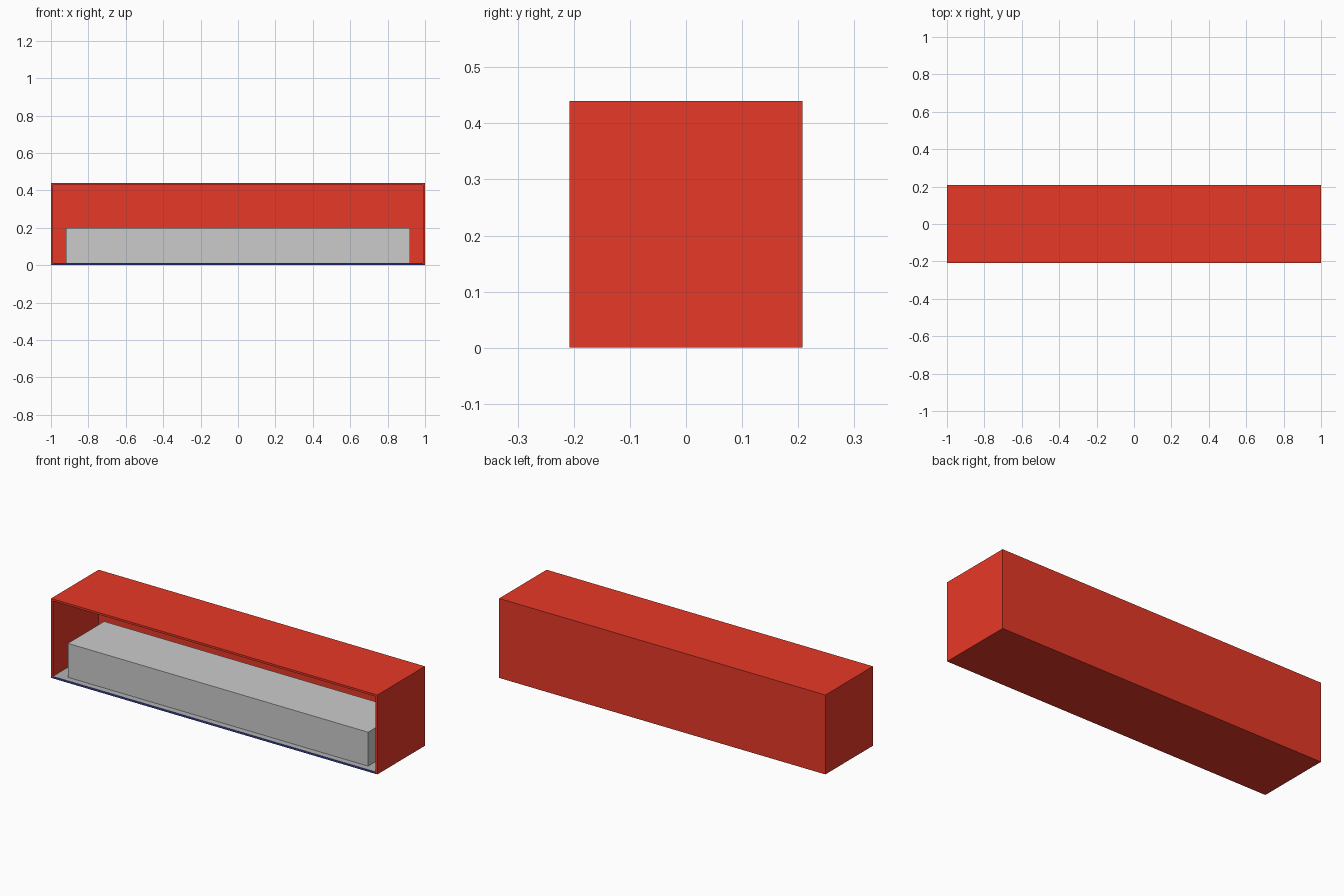
import bpy, bmesh

if "Cube" in bpy.data.objects:
    bpy.data.objects.remove(bpy.data.objects["Cube"])


def mat(name, color):
    m = bpy.data.materials.new(name)
    m.diffuse_color = color
    m.use_nodes = True
    m.node_tree.nodes["Principled BSDF"].inputs["Base Color"].default_value = m.diffuse_color
    return m


def box(name, x0, x1, y0, y1, z0, z1, edit=None, mats=()):
    bm = bmesh.new()
    bmesh.ops.create_cube(bm, size=1)
    for v in bm.verts:
        v.co = (x0 if v.co.x < 0 else x1, y0 if v.co.y < 0 else y1, z0 if v.co.z < 0 else z1)
    if edit:
        edit(bm)
    me = bpy.data.meshes.new(name)
    bm.to_mesh(me)
    bm.free()
    for m in mats:
        me.materials.append(m)
    ob = bpy.data.objects.new(name, me)
    bpy.context.collection.objects.link(ob)
    return ob


W, D, H, T = 1.0, 0.208, 0.44, 0.016
red = mat("red", (0.8, 0.04, 0.02, 1))
blue = mat("blue", (0.03, 0.05, 0.3, 1))
grey = mat("grey", (0.45, 0.45, 0.45, 1))


# Outer case: hollowed through the front, with blue sill and grey floor
def hollow(bm):
    bm.normal_update()
    front = min(bm.faces, key=lambda f: f.calc_center_median().y)
    rim = bmesh.ops.inset_region(bm, faces=[front], thickness=T)["faces"]
    min(rim, key=lambda f: f.calc_center_median().z).material_index = 1
    old = set(bm.faces) - {front}
    new = bmesh.ops.extrude_face_region(bm, geom=[front])["geom"]
    bmesh.ops.translate(bm, verts=[g for g in new if isinstance(g, bmesh.types.BMVert)],
                        vec=(0, 2 * D - T, 0))
    if front.is_valid:
        bm.faces.remove(front)
    bmesh.ops.recalc_face_normals(bm, faces=bm.faces)
    inner = [f for f in bm.faces if f not in old]
    min(inner, key=lambda f: f.calc_center_median().z).material_index = 2


box("outer_case", -W, W, -D, D, 0, H, hollow, (red, blue, grey))

# Solid block resting inside the case
box("inner_block", -0.92, 0.92, -0.175, 0.143, 0.012, 0.2)
